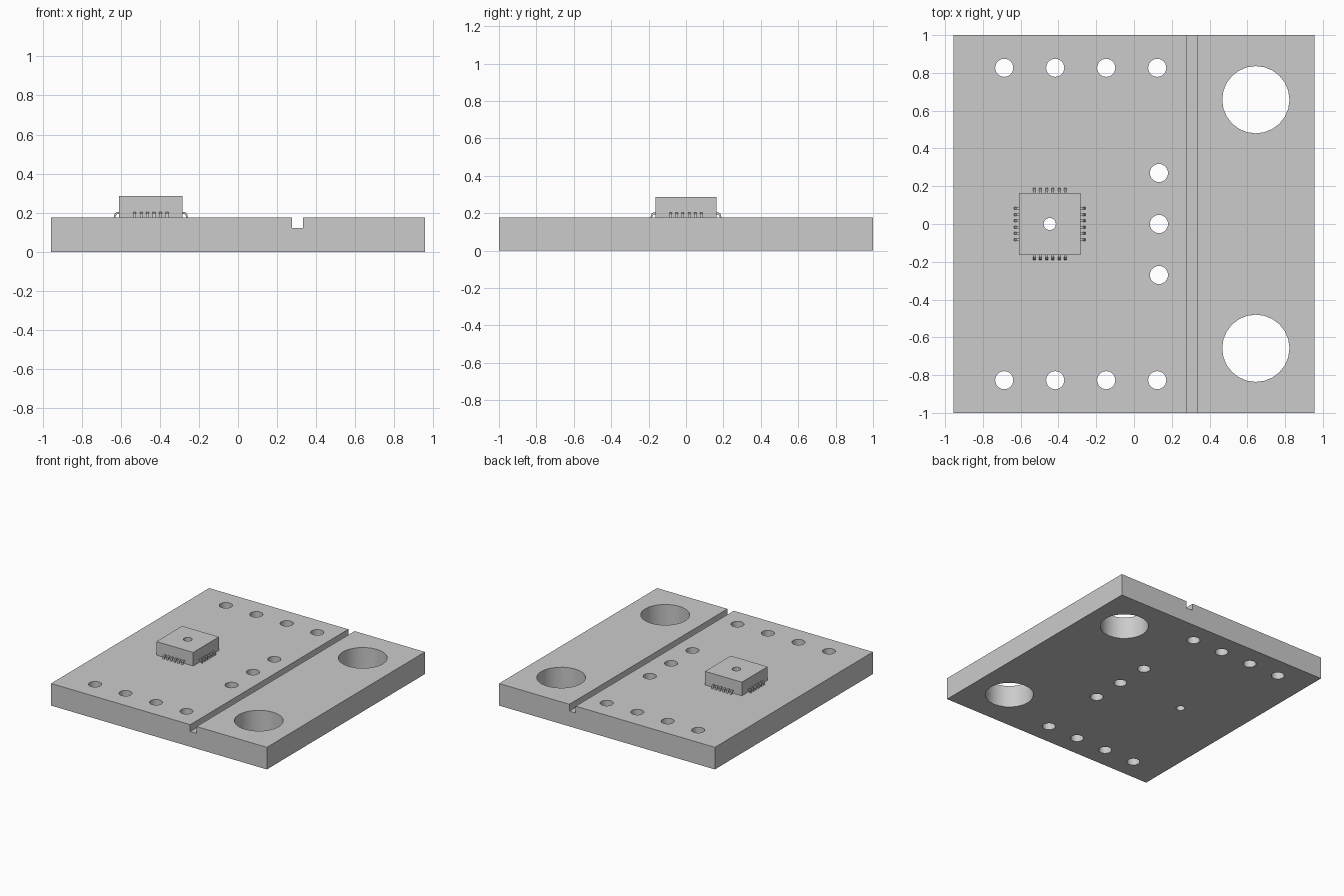
import bpy
import bmesh
from math import pi
from mathutils import Matrix, Vector

cube = bpy.data.objects.get("Cube")
if cube:
    bpy.data.objects.remove(cube, do_unlink=True)

GREY = (0.6, 0.6, 0.6, 1)
grey = bpy.data.materials.new("light_grey")
grey.use_nodes = True
grey.diffuse_color = GREY
grey.node_tree.nodes["Principled BSDF"].inputs["Base Color"].default_value = GREY

BOARD_TOP, CHIP_TOP = 0.177, 0.286
CHIP_X, CHIP_HALF = -0.446, 0.163


def make_object(name, bm):
    bmesh.ops.recalc_face_normals(bm, faces=bm.faces)
    mesh = bpy.data.meshes.new(name)
    bm.to_mesh(mesh)
    bm.free()
    obj = bpy.data.objects.new(name, mesh)
    bpy.context.collection.objects.link(obj)
    mesh.materials.append(grey)
    return obj


def add_prism(bm, outline, width, matrix=Matrix()):
    """Extrude an (x, z) outline along y, centred on y = 0."""
    verts = [bm.verts.new((x, -width / 2, z)) for x, z in outline]
    face = bm.faces.new(verts)
    result = bmesh.ops.extrude_face_region(bm, geom=[face])
    moved = [g for g in result["geom"] if isinstance(g, bmesh.types.BMVert)]
    bmesh.ops.translate(bm, verts=moved, vec=(0, width, 0))
    bmesh.ops.transform(bm, matrix=matrix, verts=verts + moved)


def drill(obj, holes):
    """Cut vertical round holes given as (x, y, radius, sides)."""
    bm = bmesh.new()
    for x, y, radius, sides in holes:
        bmesh.ops.create_cone(bm, cap_ends=True, segments=sides, radius1=radius,
                              radius2=radius, depth=1,
                              matrix=Matrix.Translation((x, y, 0.1)))
    cutter = make_object("hole_cutter", bm)
    cutter.hide_render = True
    mod = obj.modifiers.new("holes", "BOOLEAN")
    mod.operation = "DIFFERENCE"
    mod.solver = "EXACT"
    mod.object = cutter
    bpy.ops.object.select_all(action="DESELECT")
    obj.select_set(True)
    bpy.context.view_layer.objects.active = obj
    bpy.ops.object.modifier_apply(modifier=mod.name)
    bpy.data.objects.remove(cutter, do_unlink=True)
    bpy.ops.object.shade_smooth_by_angle(angle=pi / 6)


# Holes: two edge rows, a middle column, two mounting holes, one under the chip
pilot = (CHIP_X, 0, 0.032, 24)
holes = [pilot]
for side in (-1, 1):
    holes += [(-0.687 + 0.27 * i, side * 0.827, 0.048, 24) for i in range(4)]
    holes.append((0.645, side * 0.658, 0.178, 24))
holes += [(0.132, 0.27 * i, 0.048, 24) for i in (-1, 0, 1)]

# Board with a groove running front to back
HALF, LEFT, RIGHT, FLOOR = 0.956, 0.277, 0.333, 0.122
bm = bmesh.new()
add_prism(bm, [(-HALF, 0), (HALF, 0), (HALF, BOARD_TOP), (RIGHT, BOARD_TOP),
               (RIGHT, FLOOR), (LEFT, FLOOR), (LEFT, BOARD_TOP),
               (-HALF, BOARD_TOP)], 2)
drill(make_object("board", bm), holes)

# Chip body
bm = bmesh.new()
height = CHIP_TOP - BOARD_TOP
bmesh.ops.create_cube(bm, size=1, matrix=Matrix.Translation(
    (CHIP_X, 0, BOARD_TOP + height / 2)) @ Matrix.Diagonal(
    Vector((2 * CHIP_HALF, 2 * CHIP_HALF, height, 1))))
drill(make_object("chip_body", bm), [pilot])

# Curved pins, six on each side of the chip
PIN = [(-0.003, 0.026), (0.012, 0.026), (0.022, 0.019), (0.027, 0),
       (0.018, 0), (0.015, 0.012), (0.008, 0.017), (-0.003, 0.017)]
bm = bmesh.new()
for quarter in range(4):
    turn = Matrix.Rotation(quarter * pi / 2, 4, "Z")
    for i in range(6):
        place = Matrix.Translation((CHIP_X, 0, BOARD_TOP)) @ turn \
            @ Matrix.Translation((CHIP_HALF, (i - 2.5) * 0.033, 0))
        add_prism(bm, PIN, 0.014, place)
make_object("chip_pins", bm)
